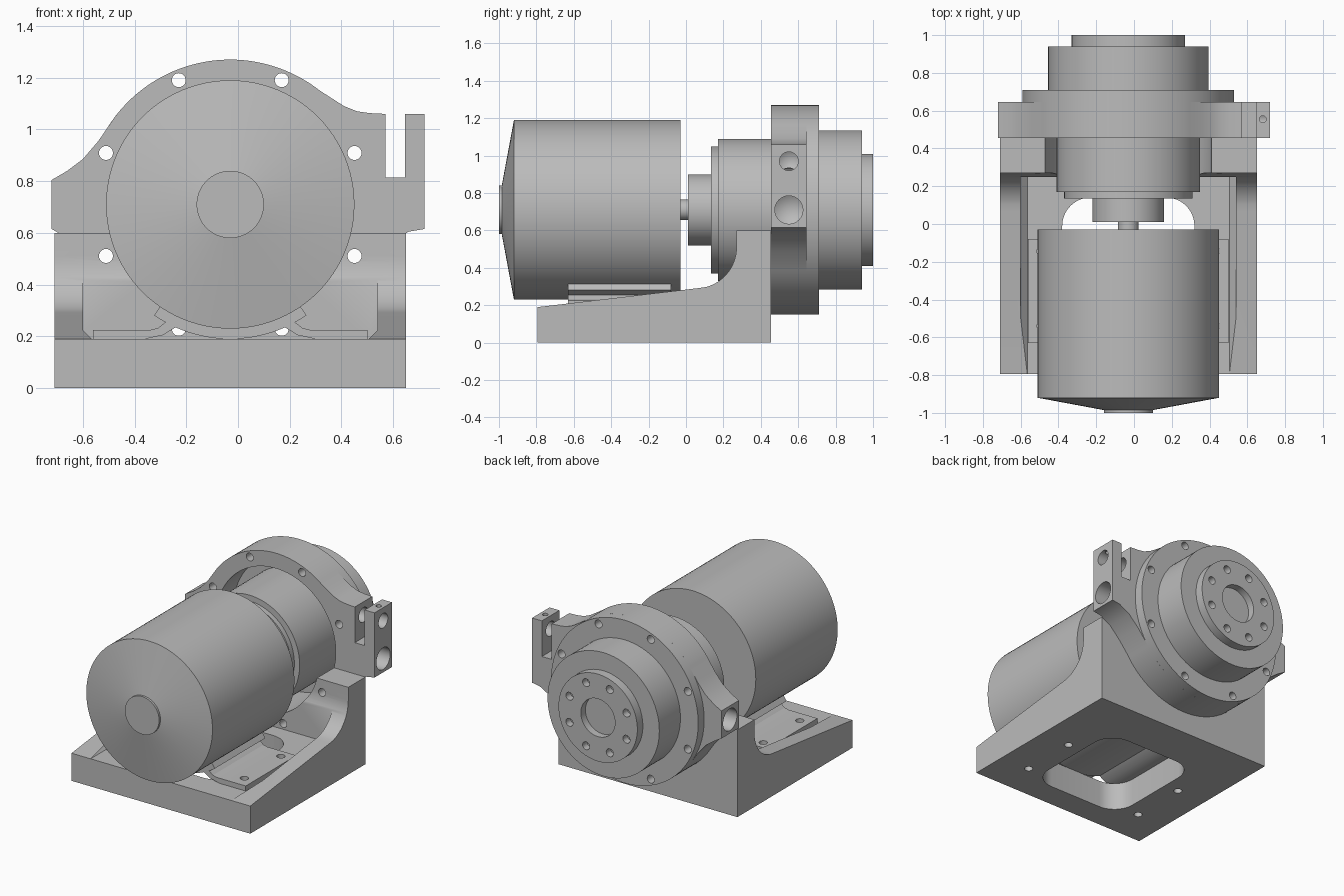
import bpy, bmesh
from math import sin, cos, pi, radians
from mathutils import Vector

if "Cube" in bpy.data.objects:
    bpy.data.objects.remove(bpy.data.objects["Cube"], do_unlink=True)

AX, AZ = -0.03, 0.71          # drive axis, parallel to y
BACK = 0.455                  # rear face of the base

grey = bpy.data.materials.new("machined_grey")
grey.use_nodes = True
grey.diffuse_color = (0.5, 0.5, 0.5, 1)
grey.node_tree.nodes["Principled BSDF"].inputs["Base Color"].default_value = (0.5, 0.5, 0.5, 1)


def finish(name, bm):
    bmesh.ops.remove_doubles(bm, verts=bm.verts, dist=1e-5)
    bmesh.ops.recalc_face_normals(bm, faces=bm.faces)
    mesh = bpy.data.meshes.new(name)
    bm.to_mesh(mesh)
    bm.free()
    mesh.materials.append(grey)
    obj = bpy.data.objects.new(name, mesh)
    bpy.context.collection.objects.link(obj)
    return obj


def prism(name, pts, axis, a, b):
    """Extrude a 2D outline along x (y, z), y (x, z) or z (x, y)."""
    place = {"x": lambda u, v, t: (t, u, v),
             "y": lambda u, v, t: (u, t, v),
             "z": lambda u, v, t: (u, v, t)}[axis]
    bm = bmesh.new()
    face = bm.faces.new([bm.verts.new(place(u, v, a)) for u, v in pts])
    new = bmesh.ops.extrude_face_region(bm, geom=[face])["geom"]
    shift = Vector(place(0, 0, b - a))
    bmesh.ops.translate(bm, vec=shift, verts=[v for v in new if isinstance(v, bmesh.types.BMVert)])
    return finish(name, bm)


def lathe(name, profile, axis="y", centre=(AX, 0, AZ), steps=96):
    """Revolve (distance along axis, radius) points."""
    turn = {"x": lambda t, p, q: (t, p, q),
            "y": lambda t, p, q: (p, t, q),
            "z": lambda t, p, q: (p, q, t)}[axis]
    bm = bmesh.new()
    rings = [[bm.verts.new(Vector(centre) + Vector(turn(t, r * cos(2 * pi * i / steps), r * sin(2 * pi * i / steps))))
              for i in range(steps if r else 1)] for t, r in profile]
    for p, q in zip(rings, rings[1:]):
        for i in range(steps):
            j = (i + 1) % steps
            quad = [p[i % len(p)], p[j % len(p)], q[j % len(q)], q[i % len(q)]]
            bm.faces.new(list(dict.fromkeys(quad)))
    return finish(name, bm)


def drill(axis, centre, r, a, b, steps=24, tip=0):
    return lathe("cutter", [(a, 0), (a, r), (b, r), (b + tip, 0)], axis, centre, steps)


def cut(obj, cutters):
    bpy.context.view_layer.objects.active = obj
    for c in cutters:
        mod = obj.modifiers.new("cut", "BOOLEAN")
        mod.operation, mod.solver, mod.object = "DIFFERENCE", "EXACT", c
        bpy.ops.object.modifier_apply(modifier=mod.name)
        bpy.data.objects.remove(c, do_unlink=True)


def arc(cx, cy, r, start, end, n):
    return [(cx + r * cos(radians(start + (end - start) * i / n)),
             cy + r * sin(radians(start + (end - start) * i / n))) for i in range(n + 1)]


def bolt_ring(r, a, b, size=0.027):
    return [drill("y", (AX + r * cos(k), 0, AZ + r * sin(k)), size, a, b)
            for k in (pi / 8 + pi / 4 * i for i in range(8))]


# Motor can with conical nose
motor = lathe("motor", [(-1, 0), (-1, 0.13), (-0.985, 0.13), (-0.92, 0.48), (-0.03, 0.48), (-0.03, 0)])

# Shaft, coupling hub and gearbox body
gearbox = lathe("gearbox", [(-0.04, 0), (-0.04, 0.055), (0.01, 0.055), (0.01, 0.19), (0.135, 0.19),
                            (0.135, 0.34), (0.17, 0.34), (0.17, 0.38), (0.65, 0.38), (0.65, 0)])

# Stepped output flange with centre bore and bolt circles
output = lathe("output_flange", [(0.645, 0), (0.645, 0.56), (0.71, 0.56), (0.71, 0.425), (0.94, 0.425),
                                 (0.94, 0.30), (1, 0.30), (1, 0.13), (0.95, 0.13), (0.95, 0)])
cut(output, bolt_ring(0.52, 0.6, 0.8) + bolt_ring(0.235, 0.95, 1.1))

# Clamp plate with two side lugs, the taller one slotted
outline = arc(AX, AZ, 0.56, 143, 52, 36)
outline += [(0.36, 1.122), (0.41, 1.09), (0.46, 1.07), (0.51, 1.063), (0.57, 1.06), (0.57, 0.815),
            (0.645, 0.815), (0.645, 1.06), (0.72, 1.06), (0.72, 0.615), (0.66, 0.605), (0.58, 0.56), (0.51, 0.49)]
outline += arc(AX, AZ, 0.56, -33, -143, 44)
outline += [(-0.54, 0.465), (-0.60, 0.535), (-0.66, 0.58), (-0.72, 0.615),
            (-0.72, 0.805), (-0.66, 0.84), (-0.60, 0.885), (-0.54, 0.955)]
plate = prism("clamp_plate", outline, "y", BACK, 0.645)
cut(plate, [drill("y", (AX, 0, AZ), 0.455, 0.4, 0.7, 96)] + bolt_ring(0.52, 0.4, 0.7) + [
    drill("x", (0, 0.55, 0.97), 0.05, 0.8, 0.47, 32, -0.03),
    drill("x", (0, 0.55, 0.71), 0.075, 0.8, 0.58, 32, -0.045),
    drill("x", (0, 0.55, 0.71), 0.075, -0.8, -0.62, 32, 0.03),
    drill("z", (0.682, 0.555, 0), 0.018, 1.01, 1.1, 16)])

# Base: sloping side walls sweeping up into the rear upright
side = [(-0.795, 0), (-0.795, 0.19), (0.07, 0.292)]
side += arc(0.05, 0.51, 0.22, -75, 0, 14)
side += [(0.27, 0.6), (BACK, 0.6), (BACK, 0)]
base = prism("base", side, "x", AX - 0.68, AX + 0.68)

# Pocket between the walls, gearbox cradle, floor window and bolt holes
pocket = [(AX + s * w, z) for s, w, z in ((-1, 0.535, 0.19), (1, 0.535, 0.19), (1, 0.57, 0.225),
                                          (1, 0.57, 0.8), (-1, 0.57, 0.8), (-1, 0.57, 0.225))]
window = []
for sx, sy, start in ((1, -0.01, 0), (-1, -0.01, 90), (-1, -0.47, 180), (1, -0.47, 270)):
    window += arc(AX + sx * 0.20, sy, 0.15, start, start + 90, 10)
feet_holes = [(AX + s * 0.457, y, 0) for s in (-1, 1) for y in (-0.54, -0.144)]
cut(base, [prism("cutter", pocket, "y", -1, 0.25),
           drill("y", (AX, 0, AZ), 0.455, 0.1, 0.6, 96),
           prism("cutter", window, "z", -0.1, 0.3)]
    + bolt_ring(0.52, 0.2, 0.6)
    + [drill("z", p, 0.027, -0.1, 0.3) for p in feet_holes])

# Motor saddle with a filleted foot on each side
half = [(0.33, 0.19), (0.53, 0.19), (0.53, 0.225), (0.31, 0.225), (0.28, 0.232), (0.26, 0.248), (0.25, 0.255)]
tip = [(AX + x, z) for x, z in half]
mirrored = [(AX - x, z) for x, z in reversed(half)]
saddle_pts = arc(AX, AZ, 0.52, -68, -66, 1) + [(AX + 0.26, 0.205)] + tip
saddle_pts += arc(AX, AZ, 0.52, -60, -55.5, 3) + arc(AX, AZ, 0.479, -55.5, -124.5, 36)
saddle_pts += arc(AX, AZ, 0.52, -124.5, -120, 3) + mirrored + [(AX - 0.26, 0.205)]
saddle_pts += arc(AX, AZ, 0.52, -114, -70, 24)
saddle = prism("motor_saddle", saddle_pts, "y", -0.63, -0.08)
cut(saddle, [drill("z", p, 0.027, 0.1, 0.3) for p in feet_holes])

# Smooth round surfaces, keep machined edges sharp
bpy.ops.object.select_all(action="DESELECT")
for obj in (motor, gearbox, output, plate, base, saddle):
    obj.select_set(True)
bpy.context.view_layer.objects.active = base
bpy.ops.object.shade_smooth_by_angle(angle=radians(25))
